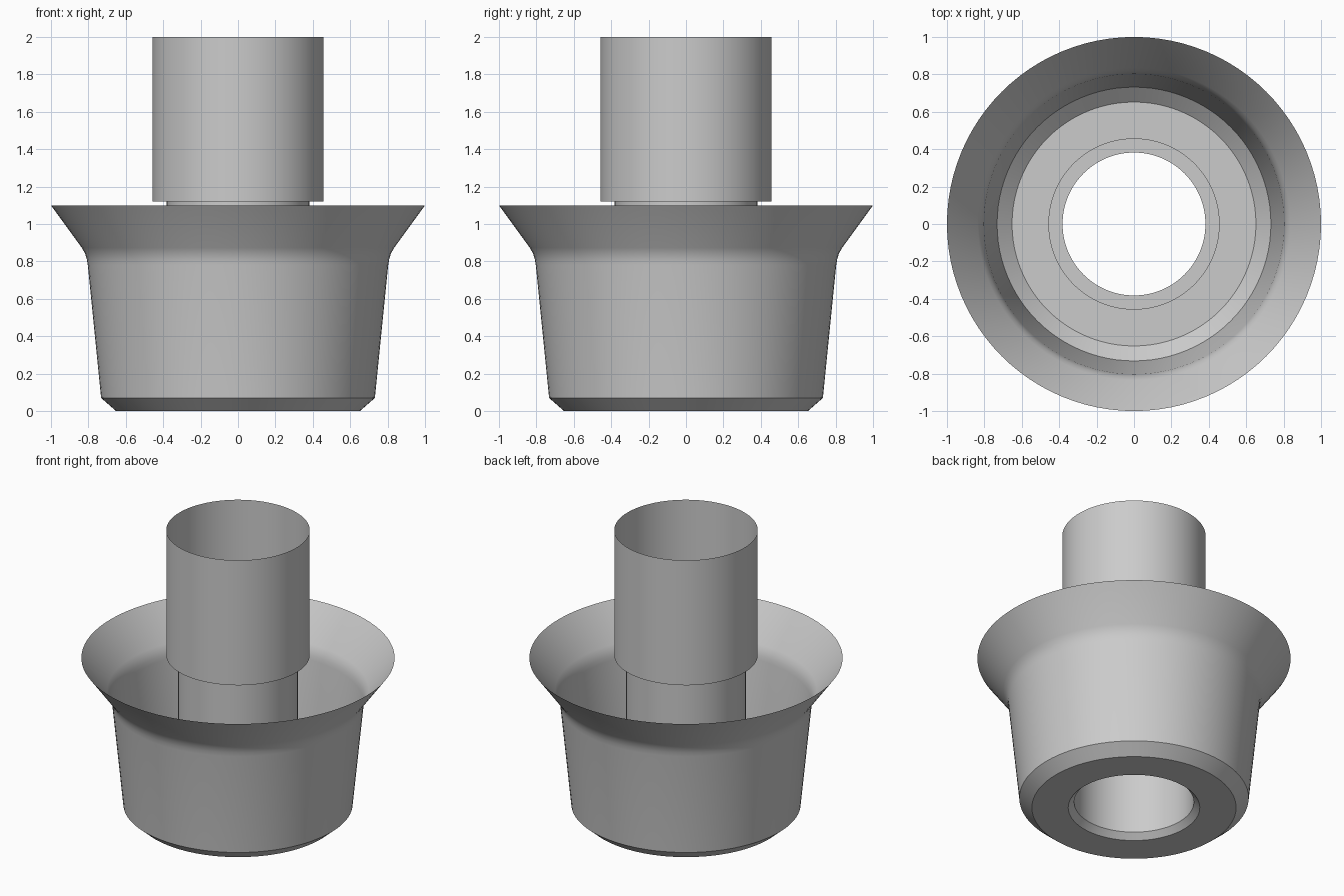
import bpy, bmesh, math

cube = bpy.data.objects.get("Cube")
if cube:
    bpy.data.objects.remove(cube)

grey = bpy.data.materials.new("plain_grey")
grey.use_nodes = True
COLOUR = (0.6, 0.6, 0.6, 1)
grey.diffuse_color = COLOUR
grey.node_tree.nodes["Principled BSDF"].inputs["Base Color"].default_value = COLOUR

SEGMENTS = 96


def revolve(name, profile):
    """Spin a (radius, height) profile around z into a thin shell."""
    bm = bmesh.new()
    verts = [bm.verts.new((r, 0, z)) for r, z in profile]
    edges = [bm.edges.new(pair) for pair in zip(verts, verts[1:])]
    bmesh.ops.spin(bm, geom=verts + edges, cent=(0, 0, 0), axis=(0, 0, 1),
                   angle=math.tau, steps=SEGMENTS, use_merge=True)
    bmesh.ops.remove_doubles(bm, verts=bm.verts, dist=0.0005)
    bmesh.ops.recalc_face_normals(bm, faces=bm.faces)
    mesh = bpy.data.meshes.new(name)
    bm.to_mesh(mesh)
    bm.free()
    mesh.materials.append(grey)
    obj = bpy.data.objects.new(name, mesh)
    bpy.context.collection.objects.link(obj)
    bpy.ops.object.select_all(action='DESELECT')
    obj.select_set(True)
    bpy.context.view_layer.objects.active = obj
    bpy.ops.object.shade_smooth_by_angle(angle=math.radians(30))
    return obj


# One continuous shell: flared cup, flat floor, bevelled hole, stepped tube
revolve("flared_cup_with_tube", [
    (1.0, 1.1),                                    # flared rim
    (0.835, 0.873), (0.818, 0.843), (0.808, 0.81), (0.803, 0.78),  # rounded bend
    (0.732, 0.07), (0.652, 0),                     # tapered wall, bottom bevel
    (0.42, 0), (0.382, 0.04),                      # floor, hole bevel
    (0.382, 1.12), (0.458, 1.12), (0.458, 2.0),    # tube, step, wide tube
])
